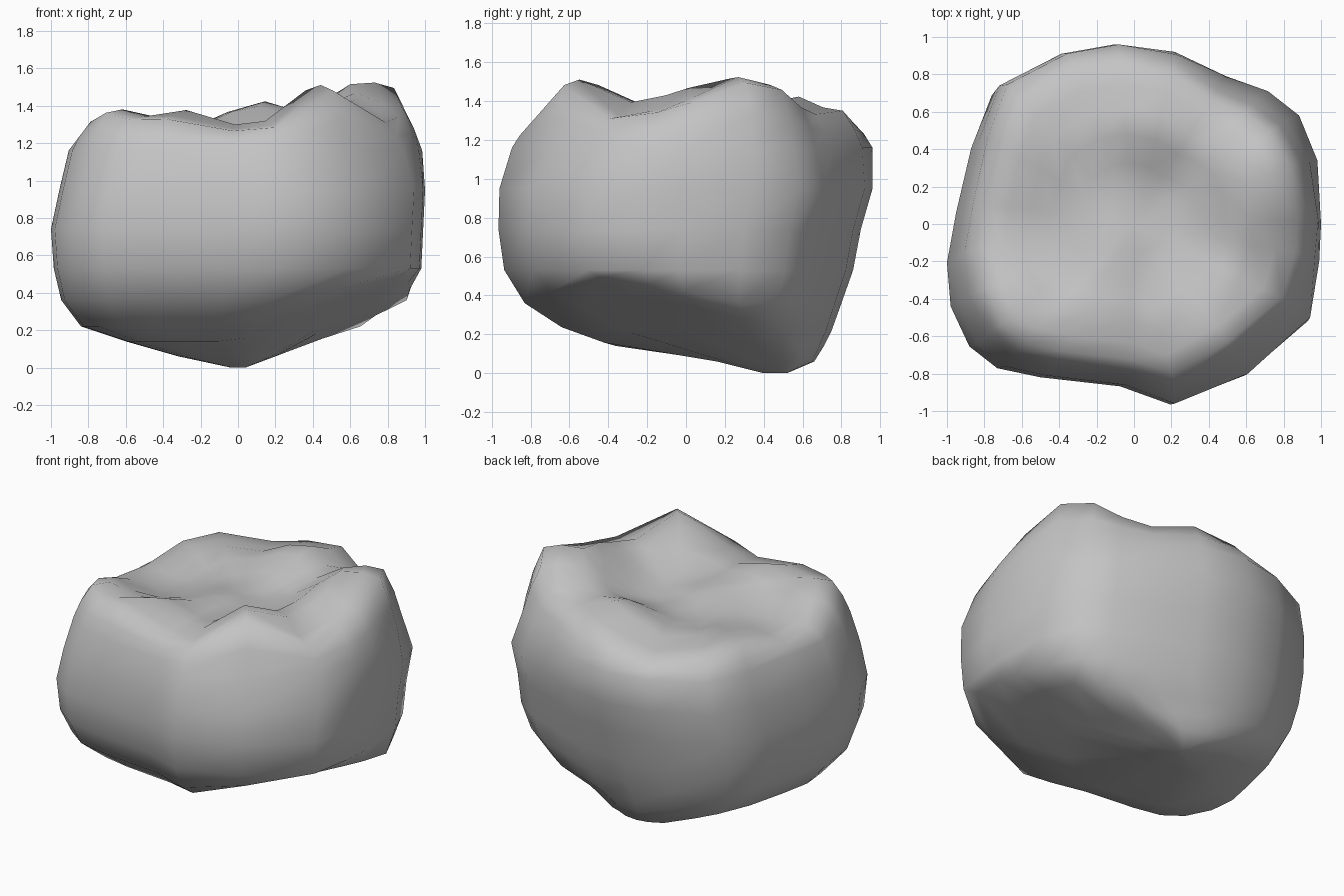
import bpy
import bmesh
from math import exp

default_cube = bpy.data.objects.get("Cube")
if default_cube:
    bpy.data.objects.remove(default_cube, do_unlink=True)

# Plan outline of the block at its widest, counter-clockwise
OUTLINE = [(1, 0), (.98, .34), (.88, .58), (.71, .71), (.48, .79), (.2, .92),
           (-.13, .96), (-.42, .91), (-.76, .74), (-.87, .45), (-.95, .1),
           (-1, -.18), (-.98, -.42), (-.88, -.64), (-.73, -.76), (-.5, -.81),
           (-.07, -.86), (.2, -.96), (.6, -.8), (.94, -.5), (.99, -.2)]
OUTLINE_DEPTH = .96

# Side wall levels: height, left limit, right limit, front limit, back limit
LEVELS = [(0, -.04, .04, .4, .52), (.06, -.32, .2, .16, .66),
          (.14, -.6, .46, -.42, .71), (.22, -.84, .75, -.64, .75),
          (.36, -.945, .92, -.83, .8), (.53, -.985, .98, -.935, .86),
          (.74, -1, .99, -.965, .9), (.95, -.955, 1, -.96, .96),
          (1.16, -.905, .985, -.91, .96)]

# Shoulder and top rings: size, then how far up to the rim height
TOP_RINGS = [(.955, .47), (.89, .92), (.78, 1), (.64, 1), (.5, 1), (.34, 1), (.17, 1)]
RIM_SIZE = .78

# Cusps and ridges on the top: x, y, rise, spread
BASIN_HEIGHT = 1.2
CUSPS = [(-.72, -.5, .2, .21), (-.22, -.53, .16, .15), (.42, -.53, .31, .19),
         (.6, -.08, .17, .18), (.68, .32, .32, .22), (.1, .57, .22, .2),
         (-.55, .43, .12, .22), (-.08, -.12, .1, .2)]


def top_height(x, y):
    """Height of the bumpy upper surface."""
    rise = sum(h * exp(-((x - cx) ** 2 + (y - cy) ** 2) / (2 * w * w))
               for cx, cy, h, w in CUSPS)
    return BASIN_HEIGHT + rise


def fit(point, left, right, front, back):
    """Stretch an outline point into the given limits."""
    x = (left + right) / 2 + point[0] * (right - left) / 2
    y = (front + back) / 2 + point[1] / OUTLINE_DEPTH * (back - front) / 2
    return x, y


def underside(x, y):
    """Slanted base plane that climbs towards the +x front corner."""
    return .05 + .4 * max(0, x) - .22 * y


def round_corner(x, y):
    """Draw in the upper corners on the +x side."""
    diagonal = 2 * x * y / (x * x + y * y)
    keep = 1 - .07 * diagonal ** 2 if x > 0 else 1
    return x * keep, y * keep


def add_ring(bm, points):
    return [bm.verts.new(p) for p in points]


def bridge(bm, lower, upper):
    count = len(lower)
    for i in range(count):
        j = (i + 1) % count
        bm.faces.new((lower[i], lower[j], upper[j], upper[i]))


bm = bmesh.new()
rings = []

# Slanted underside and side walls
for z, *limits in LEVELS[:-1]:
    plan = [fit(p, *limits) for p in OUTLINE]
    rings.append(add_ring(bm, [(x, y, max(z, underside(x, y))) for x, y in plan]))

# Upper edge of the walls
wall_height, *wall_limits = LEVELS[-1]
wall_edge = [round_corner(*fit(p, *wall_limits)) for p in OUTLINE]
rings.append(add_ring(bm, [(x, y, wall_height) for x, y in wall_edge]))

# Full rounded shoulder rising to the cusped top
for size, lift in TOP_RINGS:
    ring = []
    inner = min(size, RIM_SIZE)
    for x, y in wall_edge:
        peak = top_height(x * inner, y * inner)
        ring.append((x * size, y * size, wall_height + lift * (peak - wall_height)))
    rings.append(add_ring(bm, ring))

for lower, upper in zip(rings, rings[1:]):
    bridge(bm, lower, upper)

# Close both ends
bm.faces.new(list(reversed(rings[0])))
centre = bm.verts.new((0, 0, top_height(0, 0)))
for a, b in zip(rings[-1], rings[-1][1:] + rings[-1][:1]):
    bm.faces.new((a, b, centre))
bmesh.ops.recalc_face_normals(bm, faces=bm.faces[:])

mesh = bpy.data.meshes.new("lumpy_block")
bm.to_mesh(mesh)
bm.free()
block = bpy.data.objects.new("lumpy_block", mesh)
bpy.context.collection.objects.link(block)

# Plain grey surface
grey = bpy.data.materials.new("plain_grey")
grey.use_nodes = True
colour = (.55, .55, .55, 1)
grey.diffuse_color = colour
grey.node_tree.nodes["Principled BSDF"].inputs["Base Color"].default_value = colour
mesh.materials.append(grey)

for polygon in mesh.polygons:
    polygon.use_smooth = True
